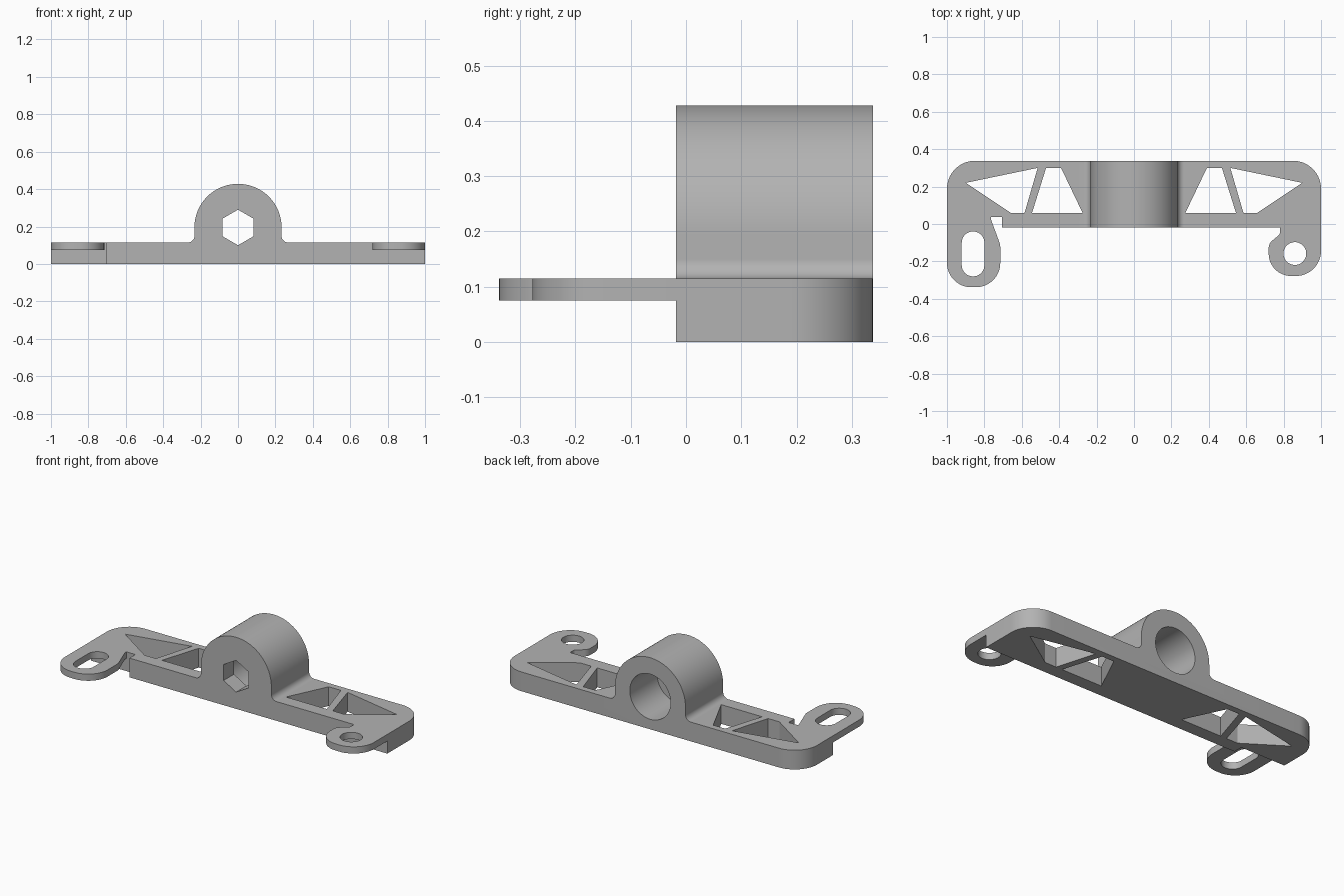
import bpy, bmesh, math
from mathutils import Vector

old = bpy.data.objects.get("Cube")
if old:
    bpy.data.objects.remove(old, do_unlink=True)

BACK, FRONT = 0.338, -0.018
TOP, TAB_BOTTOM = 0.115, 0.075
HUB_Z = 0.195

grey = bpy.data.materials.new("plain grey")
grey.use_nodes = True
COLOUR = (0.45, 0.45, 0.45, 1)
grey.diffuse_color = COLOUR
grey.node_tree.nodes["Principled BSDF"].inputs["Base Color"].default_value = COLOUR


def outline(corners, steps=16):
    """Closed 2D outline; a third value on a corner is its rounding radius."""
    pts = []
    for i, c in enumerate(corners):
        p = Vector(c[:2])
        if len(c) < 3:
            pts.append(p)
            continue
        u = (Vector(corners[i - 1][:2]) - p).normalized()
        v = (Vector(corners[(i + 1) % len(corners)][:2]) - p).normalized()
        half = u.angle(v) / 2
        centre = p + (u + v).normalized() * c[2] / math.sin(half)
        t = c[2] / math.tan(half)
        a, b, turn = p + u * t - centre, p + v * t - centre, math.pi - 2 * half
        for k in range(steps + 1):
            f = k / steps
            pts.append(centre + (a * math.sin((1 - f) * turn) + b * math.sin(f * turn)) / math.sin(turn))
    return pts


def ngon(x, y, r, sides):
    return [Vector((x + r * math.sin(math.tau * k / sides),
                    y + r * math.cos(math.tau * k / sides))) for k in range(sides)]


def prism(name, pts, lo, hi, axis="z"):
    """Extrude a 2D outline between lo and hi along z or y."""
    bm = bmesh.new()
    place = (lambda p: (p.x, p.y, lo)) if axis == "z" else (lambda p: (p.x, lo, p.y))
    face = bm.faces.new([bm.verts.new(place(p)) for p in pts])
    ext = bmesh.ops.extrude_face_region(bm, geom=[face])
    shift = (0, 0, hi - lo) if axis == "z" else (0, hi - lo, 0)
    bmesh.ops.translate(bm, vec=shift, verts=[g for g in ext["geom"] if isinstance(g, bmesh.types.BMVert)])
    bmesh.ops.recalc_face_normals(bm, faces=bm.faces)
    mesh = bpy.data.meshes.new(name)
    bm.to_mesh(mesh)
    bm.free()
    mesh.materials.append(grey)
    obj = bpy.data.objects.new(name, mesh)
    bpy.context.collection.objects.link(obj)
    return obj


def combine(target, tool, operation):
    mod = target.modifiers.new("combine", "BOOLEAN")
    mod.operation, mod.solver, mod.object = operation, "EXACT", tool
    bpy.ops.object.select_all(action="DESELECT")
    bpy.context.view_layer.objects.active = target
    target.select_set(True)
    bpy.ops.object.modifier_apply(modifier=mod.name)
    bpy.data.objects.remove(tool, do_unlink=True)


# Main bar with rounded back corners and a step at the slotted end
bracket = prism("mounting_bracket", outline([
    (-1, 0.038), (-0.705, 0.038), (-0.705, FRONT), (1, FRONT),
    (1, BACK, 0.15), (-1, BACK, 0.15)]), 0, TOP)

# Thin mounting ears
slot_ear = outline([(-1, 0.1), (-1, -0.338, 0.13), (-0.715, -0.338, 0.13),
                    (-0.715, -0.11, 0.08), (-0.765, 0.025), (-0.765, 0.1)])
hole_ear = outline([(1, 0.1), (1, -0.278, 0.135), (0.72, -0.278, 0.12),
                    (0.72, -0.105, 0.05), (0.78, -0.055, 0.02), (0.78, 0.1)])
for pts in (slot_ear, hole_ear):
    combine(bracket, prism("ear", pts, TAB_BOTTOM, TOP), "UNION")

# Round hub flowing into the bar with small fillets
hub = outline([(-0.3, 0.05), (-0.3, TOP), (-0.233, TOP, 0.035), (-0.233, 0.428, 0.2325),
               (0.233, 0.428, 0.2325), (0.233, TOP, 0.035), (0.3, TOP), (0.3, 0.05)], 24)
combine(bracket, prism("hub", hub, FRONT, BACK, "y"), "UNION")

# Truss windows on both sides
for s in (-1, 1):
    for shape in ([(0.9, 0.22), (0.515, 0.3), (0.585, 0.06), (0.66, 0.06)],
                  [(0.47, 0.3), (0.39, 0.3), (0.275, 0.06), (0.545, 0.06)]):
        pts = [Vector((s * x, y)) for x, y in shape]
        combine(bracket, prism("window", pts, -0.1, 0.2), "DIFFERENCE")

# Slot and round hole in the ears
slot = outline([(-0.921, -0.28, 0.06), (-0.8, -0.28, 0.06), (-0.8, -0.04, 0.06), (-0.921, -0.04, 0.06)])
for pts in (slot, ngon(0.86, -0.158, 0.061, 48)):
    combine(bracket, prism("ear_hole", pts, 0, 0.2), "DIFFERENCE")

# Hexagonal hole at the front opening into a round bore at the back
combine(bracket, prism("hex_hole", ngon(0, HUB_Z, 0.095, 6), -0.1, 0.2, "y"), "DIFFERENCE")
combine(bracket, prism("bore", ngon(0, HUB_Z, 0.135, 64), 0.08, 0.4, "y"), "DIFFERENCE")

bpy.ops.object.select_all(action="DESELECT")
bracket.select_set(True)
bpy.context.view_layer.objects.active = bracket
bpy.ops.object.shade_smooth_by_angle(angle=math.radians(30))
